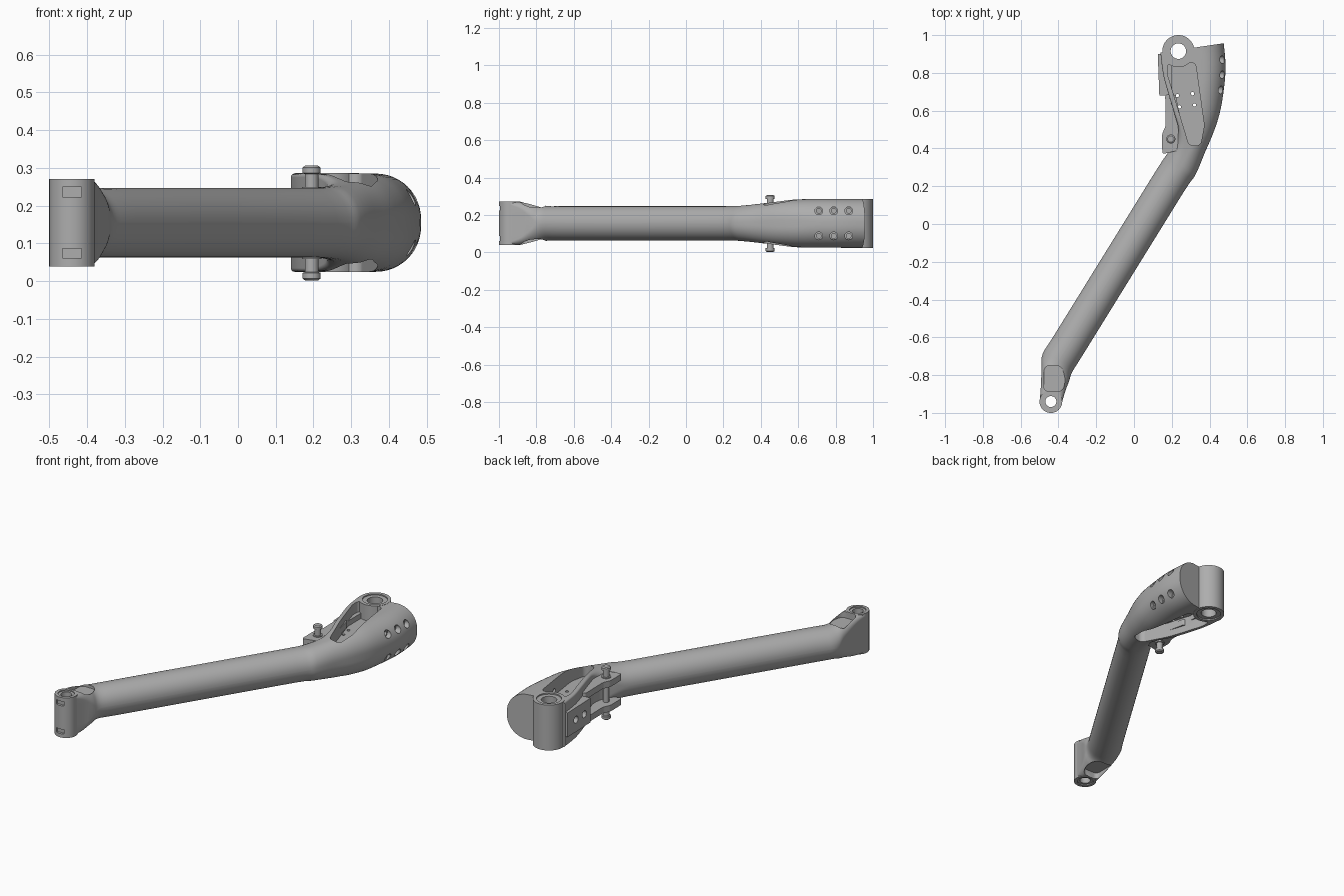
import bpy, bmesh, math
from mathutils import Matrix, Vector

cube = bpy.data.objects.get("Cube")
if cube:
    bpy.data.objects.remove(cube, do_unlink=True)

MID = 0.155                      # height of the symmetry plane
ALONG_X = Matrix(((0, 0, 1, 0), (1, 0, 0, 0), (0, 1, 0, 0), (0, 0, 0, 1)))

grey = bpy.data.materials.new("satin_grey")
grey.use_nodes = True
colour = (0.42, 0.42, 0.42, 1)
grey.diffuse_color = colour
grey.node_tree.nodes["Principled BSDF"].inputs["Base Color"].default_value = colour


def finish(name, bm):
    bmesh.ops.recalc_face_normals(bm, faces=bm.faces)
    mesh = bpy.data.meshes.new(name)
    bm.to_mesh(mesh)
    bm.free()
    mesh.materials.append(grey)
    obj = bpy.data.objects.new(name, mesh)
    bpy.context.collection.objects.link(obj)
    return obj


def prism(name, outline, low, high, radius=0, matrix=None):
    """Extruded outline with optionally rounded upright edges."""
    bm = bmesh.new()
    base = bm.faces.new([bm.verts.new((x, y, low)) for x, y in outline])
    out = bmesh.ops.extrude_face_region(bm, geom=[base], use_keep_orig=True)
    top = [v for v in out["geom"] if isinstance(v, bmesh.types.BMVert)]
    bmesh.ops.translate(bm, verts=top, vec=(0, 0, high - low))
    if radius:
        upright = [e for e in bm.edges if abs(e.verts[0].co.z - e.verts[1].co.z) > 1e-4]
        bmesh.ops.bevel(bm, geom=upright, offset=radius, segments=8,
                        profile=0.5, affect="EDGES", clamp_overlap=True)
    if matrix:
        bm.transform(matrix)
    return finish(name, bm)


def cylinder(name, x, y, low, high, radius, matrix=None, sides=40):
    bm = bmesh.new()
    bmesh.ops.create_cone(bm, cap_ends=True, segments=sides, radius1=radius, radius2=radius,
                          depth=high - low,
                          matrix=Matrix.Translation((x, y, (low + high) / 2)))
    if matrix:
        bm.transform(matrix)
    return finish(name, bm)


def combine(body, other, operation="DIFFERENCE"):
    mod = body.modifiers.new("join", "BOOLEAN")
    mod.operation, mod.solver, mod.object = operation, "EXACT", other
    bpy.context.view_layer.objects.active = body
    bpy.ops.object.modifier_apply(modifier=mod.name)
    bpy.data.objects.remove(other, do_unlink=True)


def both_sides(low, high):
    """A height range above the symmetry plane and its mirror below."""
    return ((MID + low, MID + high), (MID - high, MID - low))


def section(s):
    """Rounded section: left point, right point, half height, corner radii."""
    left, right = Vector((s[0], s[1])), Vector((s[2], s[3]))
    width, h = (right - left).length, s[4]
    across = (right - left) / width
    half = []
    for radius, right_side in ((s[6], True), (s[5], False)):
        rx, rz = min(radius, width / 2 - 0.001), min(radius, h - 0.001)
        for i in range(13):
            a = math.pi / 2 * (i / 12 + (0 if right_side else 1))
            u = (width - rx if right_side else rx) + rx * math.cos(a)
            half.append((u, h - rz + rz * math.sin(a)))
    ring = half + [(u, -v) for u, v in reversed(half)]
    return [(*(left + across * u), MID + v) for u, v in ring]


def tube_station(t, h=0.092):
    c, n = Vector((-0.405 + 0.526 * t, -0.735 + 0.85 * t)), Vector((0.85, -0.526)) * h
    return (*(c - n), *(c + n), h, h, h)


# Arm: one loft from the fork, along the tube, into the swollen head
stations = [Vector(s) for s in (
    (-0.5, -0.94, -0.38, -0.94, 0.115, 0.015, 0.015),
    (-0.493, -0.86, -0.362, -0.88, 0.113, 0.03, 0.04),
    (-0.489, -0.76, -0.343, -0.83, 0.102, 0.06, 0.07),
    tube_station(0), tube_station(0.12), tube_station(0.6), tube_station(1.12),
    (0.175, 0.37, 0.325, 0.26, 0.096, 0.08, 0.09),
    (0.22, 0.43, 0.376, 0.38, 0.106, 0.05, 0.095),
    (0.235, 0.5, 0.419, 0.48, 0.117, 0.02, 0.1),
    (0.215, 0.58, 0.452, 0.58, 0.127, 0.012, 0.11),
    (0.185, 0.68, 0.474, 0.7, 0.13, 0.01, 0.12),
    (0.155, 0.79, 0.485, 0.83, 0.13, 0.01, 0.12),
    (0.14, 0.907, 0.475, 0.957, 0.13, 0.01, 0.12))]


def spline(a, b, c, d, t):
    return (b * 2 + (c - a) * t + (a * 2 - b * 5 + c * 4 - d) * t ** 2
            + (b * 3 - a - c * 3 + d) * t ** 3) / 2


bm = bmesh.new()
rings = []
last = len(stations) - 1
for i in range(last):
    a, b, c, d = (stations[min(max(i + k, 0), last)] for k in (-1, 0, 1, 2))
    straight = 4 <= i <= 5
    steps = 1 if straight else 4
    for k in range(steps):
        s = b if k == 0 else spline(a, b, c, d, k / steps)
        rings.append([bm.verts.new(p) for p in section(s)])
rings.append([bm.verts.new(p) for p in section(stations[-1])])
for r, q in zip(rings, rings[1:]):
    for j in range(len(r)):
        n = (j + 1) % len(r)
        bm.faces.new((r[j], r[n], q[n], q[j]))
bm.faces.new(rings[0])
bm.faces.new(rings[-1])
arm = finish("arm", bm)

# Fork: rounded tip, slot, scooped pockets, pivot holes and tip notches
FX, FY = -0.44, -0.94
combine(arm, cylinder("fork_tip", FX, FY, MID - 0.1155, MID + 0.1155, 0.0603), "UNION")
combine(arm, prism("fork_slot", ((-1.1, 0.095), (-0.82, 0.098), (-0.82, 0.212), (-1.1, 0.215)),
                   -0.7, -0.2, 0.055, ALONG_X))
scoop = ((-0.478, -0.885), (-0.376, -0.885), (-0.362, -0.82), (-0.385, -0.75), (-0.475, -0.75))
for low, high in both_sides(0.078, 0.2):
    combine(arm, prism("fork_scoop", scoop, low, high, 0.025))
for low, high in both_sides(0.109, 0.2):
    combine(arm, cylinder("fork_recess", FX, FY, low, high, 0.043))
combine(arm, cylinder("fork_hole", FX, FY, -0.1, 0.5, 0.029))
for low, high in both_sides(0.068, 0.094):
    notch = [(FX + dx, FY + dy) for dx, dy in ((-0.025, -0.1), (0.025, -0.1),
                                               (0.025, -0.046), (-0.025, -0.046))]
    combine(arm, prism("fork_notch", notch, low, high))

# Head: pockets above and below a thin web
pocket = ((0.178, 0.85), (0.325, 0.855), (0.372, 0.52), (0.352, 0.415),
          (0.292, 0.415), (0.245, 0.57), (0.175, 0.8))
for low, high in both_sides(0.04, 0.3):
    combine(arm, prism("head_pocket", pocket, low, high, 0.022))
for x, y in ((0.23, 0.68), (0.31, 0.69), (0.24, 0.62), (0.32, 0.63)):
    combine(arm, cylinder("web_hole", x, y, 0, 0.3, 0.009, sides=16))

# Side bolt holes, counterbored
for y in (0.71, 0.79, 0.87):
    for z in (MID - 0.067, MID + 0.067):
        combine(arm, cylinder("bolt_hole", y, z, 0.34, 0.6, 0.013, ALONG_X, 20))
        combine(arm, cylinder("bolt_recess", y, z, 0.443, 0.6, 0.021, ALONG_X, 24))

# Mounting block with two holes on the right flank
block = ((0.134, 0.68), (0.2, 0.68), (0.2, 0.9), (0.126, 0.9))
combine(arm, prism("side_block", block, MID - 0.07, MID + 0.07), "UNION")
for y in (0.74, 0.82):
    combine(arm, cylinder("block_hole", y, MID, 0.1, 0.16, 0.02, ALONG_X, 24))

# Ears that carry the cross pin
ear = ((0.15, 0.37), (0.148, 0.475), (0.168, 0.52), (0.165, 0.685), (0.22, 0.685), (0.28, 0.4))
for low, high in both_sides(0.053, 0.089):
    combine(arm, prism("pin_ear", ear, low, high, 0.012), "UNION")

# Pivot boss at the back
BX, BY = 0.235, 0.915
combine(arm, cylinder("pivot_boss", BX, BY, MID - 0.131, MID + 0.131, 0.085, sides=64), "UNION")
for low, high in both_sides(0.124, 0.2):
    combine(arm, cylinder("boss_recess", BX, BY, low, high, 0.066))
combine(arm, cylinder("boss_hole", BX, BY, -0.1, 0.5, 0.041))

# Cross pin with stepped heads, turned from a profile
bm = bmesh.new()
profile = ((0, 0.152), (0.017, 0.152), (0.024, 0.147), (0.024, 0.132), (0.018, 0.13),
           (0.018, 0.095), (0.026, 0.095), (0.026, 0.088), (0.016, 0.088))
profile += tuple((r, -z) for r, z in reversed(profile))
verts = [bm.verts.new((r, 0, z)) for r, z in profile]
edges = [bm.edges.new(pair) for pair in zip(verts, verts[1:])]
bmesh.ops.spin(bm, geom=verts + edges, axis=(0, 0, 1), cent=(0, 0, 0),
               angle=math.tau, steps=28)
bmesh.ops.remove_doubles(bm, verts=bm.verts, dist=1e-5)
bm.transform(Matrix.Translation((0.195, 0.45, MID - 0.001)))
pin = finish("cross_pin", bm)

# Smooth round surfaces, sharp machined edges
bpy.ops.object.select_all(action="DESELECT")
for obj in (arm, pin):
    obj.select_set(True)
    bpy.context.view_layer.objects.active = obj
bpy.ops.object.shade_smooth_by_angle(angle=math.radians(30))
